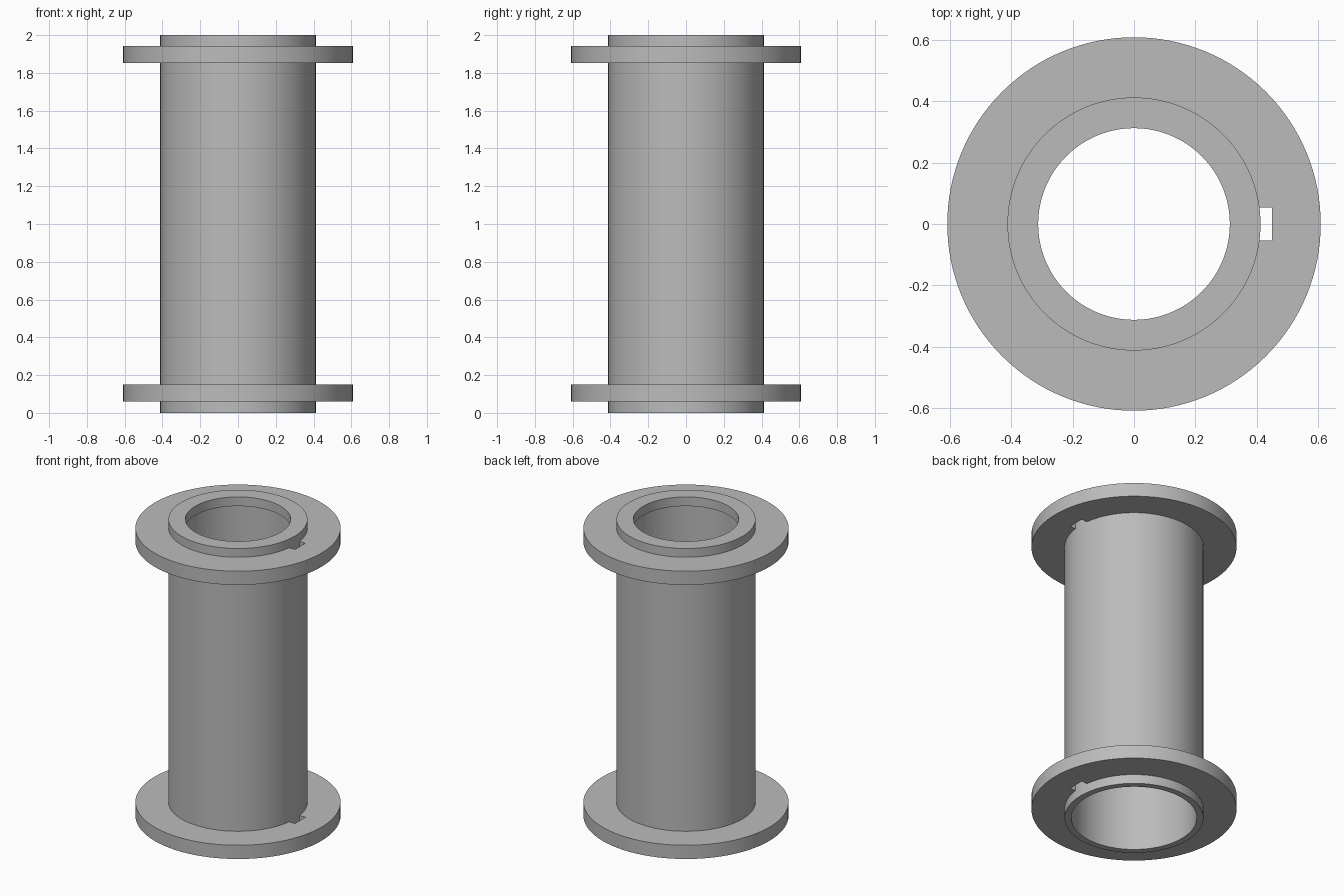
import bpy
import math

SEGMENTS = 128
OUTER, BORE, LIP_BORE, FLANGE = 0.412, 0.372, 0.312, 0.608

cube = bpy.data.objects.get("Cube")
if cube:
    bpy.data.objects.remove(cube, do_unlink=True)

grey = bpy.data.materials.new("plain_grey")
grey.use_nodes = True
colour = (0.5, 0.5, 0.5, 1.0)
grey.diffuse_color = colour
grey.node_tree.nodes["Principled BSDF"].inputs["Base Color"].default_value = colour


def revolve(name, profile):
    """Turn a closed (radius, height) profile around the z axis."""
    n = len(profile)
    verts, faces = [], []
    for s in range(SEGMENTS):
        a = 2 * math.pi * s / SEGMENTS
        verts += [(r * math.cos(a), r * math.sin(a), z) for r, z in profile]
        t = (s + 1) % SEGMENTS
        for i in range(n):
            j = (i + 1) % n
            faces.append((s * n + i, t * n + i, t * n + j, s * n + j))
    mesh = bpy.data.meshes.new(name)
    mesh.from_pydata(verts, [], faces)
    mesh.materials.append(grey)
    obj = bpy.data.objects.new(name, mesh)
    bpy.context.collection.objects.link(obj)
    return obj


def activate(obj):
    bpy.ops.object.select_all(action="DESELECT")
    obj.select_set(True)
    bpy.context.view_layer.objects.active = obj


# Hollow tube, with a narrower lip at the top of the bore
parts = [revolve("tube", [(OUTER, 0), (OUTER, 2), (LIP_BORE, 2),
                          (LIP_BORE, 1.94), (BORE, 1.94), (BORE, 0)])]

# Two flanges, each with a rectangular slot against the tube on the +x side
for name, low in (("bottom_flange", 0.06), ("top_flange", 1.853)):
    high = low + 0.09
    flange = revolve(name, [(FLANGE, low), (FLANGE, high),
                            (0.395, high), (0.395, low)])
    bpy.ops.mesh.primitive_cube_add(size=1, location=(0.41, 0, low + 0.045))
    cutter = bpy.context.object
    cutter.name = "slot_cutter"
    cutter.hide_render = True
    cutter.scale = (0.08, 0.107, 0.3)
    cut = flange.modifiers.new("slot", "BOOLEAN")
    cut.operation = "DIFFERENCE"
    cut.object = cutter
    activate(flange)
    bpy.ops.object.modifier_apply(modifier=cut.name)
    bpy.data.objects.remove(cutter, do_unlink=True)
    parts.append(flange)

for part in parts:
    activate(part)
    bpy.ops.object.shade_smooth_by_angle(angle=math.radians(30))
